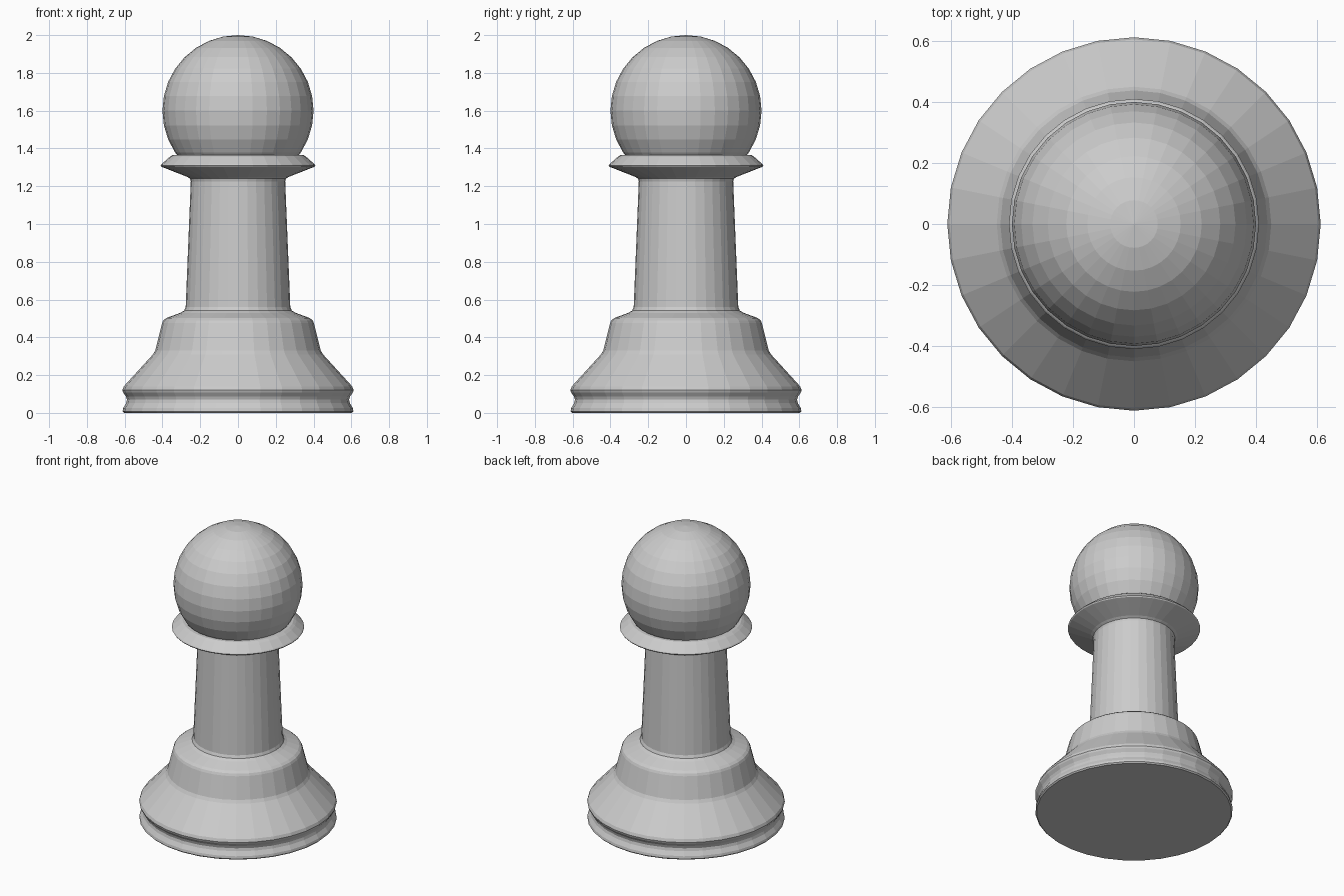
import bpy, bmesh
from math import cos, sin, tau

if "Cube" in bpy.data.objects:
    bpy.data.objects.remove(bpy.data.objects["Cube"])

SIDES = 32


def lathe(name, profile):
    """Revolve (radius, height) points around z and cap both ends."""
    bm = bmesh.new()
    rings = [[bm.verts.new((r * cos(tau * i / SIDES), r * sin(tau * i / SIDES), z))
              for i in range(SIDES)] for r, z in profile]
    for low, high in zip(rings, rings[1:]):
        for i in range(SIDES):
            j = (i + 1) % SIDES
            bm.faces.new((low[i], low[j], high[j], high[i]))
    bm.faces.new(rings[0][::-1])
    bm.faces.new(rings[-1])
    mesh = bpy.data.meshes.new(name)
    bm.to_mesh(mesh)
    bm.free()
    obj = bpy.data.objects.new(name, mesh)
    bpy.context.collection.objects.link(obj)
    return obj


# Turned body: grooved foot, stepped base, tapered stem and collar
lathe("body", [
    (0.603, 0.0), (0.611, 0.008), (0.608, 0.025), (0.592, 0.052),
    (0.588, 0.07), (0.594, 0.088), (0.608, 0.108), (0.612, 0.12),
    (0.605, 0.14), (0.45, 0.31), (0.438, 0.33),
    (0.402, 0.475), (0.395, 0.49), (0.38, 0.502),
    (0.305, 0.53), (0.285, 0.542), (0.277, 0.56),
    (0.25, 1.225), (0.254, 1.24), (0.27, 1.25),
    (0.405, 1.303), (0.41, 1.31), (0.405, 1.317),
    (0.362, 1.355), (0.345, 1.366), (0.30, 1.367)])

# Ball head, flat-shaded
bpy.ops.mesh.primitive_uv_sphere_add(segments=SIDES, ring_count=16,
                                     radius=0.4, location=(0, 0, 1.6))
bpy.context.object.name = "head"
